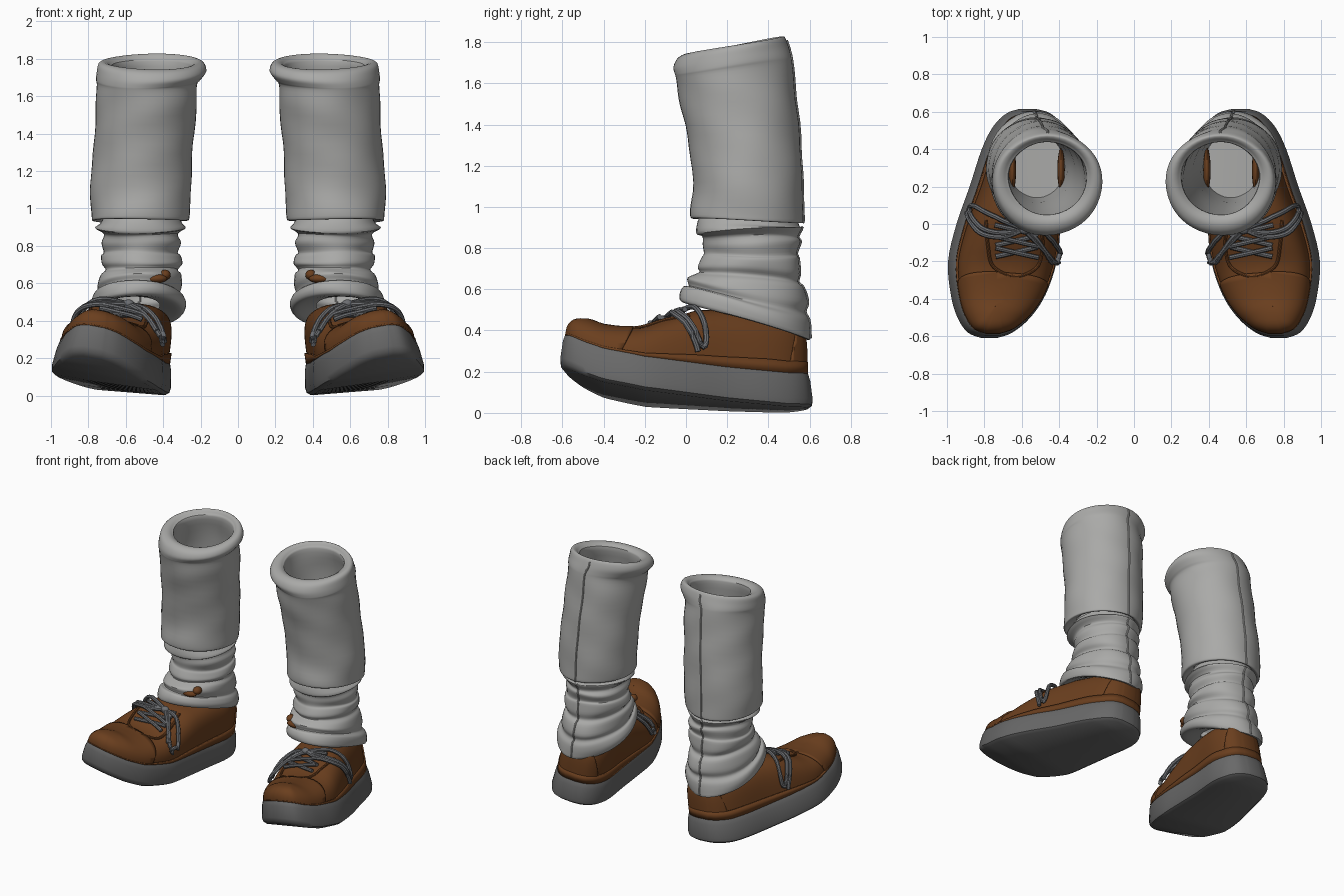
import bpy, bmesh, math
from mathutils import Vector
from mathutils.bvhtree import BVHTree

cube = bpy.data.objects.get("Cube")
if cube:
    bpy.data.objects.remove(cube)


def material(name, r, g, b):
    m = bpy.data.materials.new(name)
    m.use_nodes = True
    m.diffuse_color = (r, g, b, 1)
    m.node_tree.nodes["Principled BSDF"].inputs["Base Color"].default_value = (r, g, b, 1)
    return m


knit = material("pale grey knit", .40, .40, .39)
leather = material("brown leather", .145, .049, .013)
rubber = material("dark grey rubber", .14, .14, .14)
cord = material("grey cord", .15, .155, .165)


def spline(points, steps):
    """Smooth interpolation through a list of equal-length tuples."""
    out = []
    for i in range(len(points) - 1):
        a, b, c, d = (points[max(0, min(len(points) - 1, i + k))] for k in (-1, 0, 1, 2))
        for s in range(steps):
            t = s / steps
            out.append(tuple(
                q + .5 * t * (r - p + t * (2 * p - 5 * q + 4 * r - w + t * (3 * (q - r) + w - p)))
                for p, q, r, w in zip(a, b, c, d)))
    return out + [tuple(points[-1])]


def graph(v, pts):
    """Piecewise linear function of v."""
    for (a, fa), (b, fb) in zip(pts, pts[1:]):
        if v <= b:
            return fa + (fb - fa) * max(0, v - a) / (b - a)
    return pts[-1][1]


def loft(rings, cap_start=False, cap_end=False):
    bm = bmesh.new()
    rows = [[bm.verts.new(p) for p in ring] for ring in rings]
    n = len(rows[0])
    for a, b in zip(rows, rows[1:]):
        for i in range(n):
            j = (i + 1) % n
            bm.faces.new((a[i], a[j], b[j], b[i]))
    for row, wanted in ((rows[0], cap_start), (rows[-1], cap_end)):
        if wanted:
            for i in range(n // 2 - 1):
                bm.faces.new((row[i], row[i + 1], row[n - 2 - i], row[n - 1 - i]))
    bmesh.ops.recalc_face_normals(bm, faces=bm.faces[:])
    return bm


def finish(name, bm, mat, thickness=0):
    """Turn a bmesh of the left side into a mirrored pair."""
    mesh = bpy.data.meshes.new(name)
    bm.to_mesh(mesh)
    bm.free()
    mesh.materials.append(mat)
    ob = bpy.data.objects.new(name, mesh)
    bpy.context.collection.objects.link(ob)
    bpy.ops.object.select_all(action='DESELECT')
    ob.select_set(True)
    bpy.context.view_layer.objects.active = ob
    bpy.ops.object.shade_smooth_by_angle(angle=math.radians(42))
    if thickness:
        solid = ob.modifiers.new("thickness", 'SOLIDIFY')
        solid.thickness = thickness
        solid.offset = -1
    mirror = ob.modifiers.new("pair", 'MIRROR')
    mirror.use_mirror_merge = False


def tube(name, path, radius, mat, sides=8):
    pts = [Vector(p) for p in path]
    rings = []
    for i, p in enumerate(pts):
        tan = (pts[min(i + 1, len(pts) - 1)] - pts[max(i - 1, 0)]).normalized()
        ref = Vector((0, 0, 1)) if abs(tan.z) < .9 else Vector((1, 0, 0))
        u = tan.cross(ref).normalized()
        v = u.cross(tan)
        rings.append([p + radius * (math.cos(a) * u + math.sin(a) * v)
                      for a in (math.tau * k / sides for k in range(sides))])
    finish(name, loft(rings, True, True), mat)


# Shoe outline stations from toe to heel: y, inner x, outer x
stations = spline([(-.61, .74, .82), (-.58, .655, .895), (-.5, .56, .95), (-.38, .48, .985),
                   (-.2, .42, 1.0), (0, .40, .955), (.2, .385, .885), (.4, .365, .82),
                   (.52, .39, .76), (.59, .45, .69), (.615, .53, .62)], 4)
outline = [(a, y) for y, a, b in stations] + [(b, y) for y, a, b in reversed(stations)]
count = len(outline)


def inset(d):
    """Outline moved inwards by d."""
    out = []
    for i, (x, y) in enumerate(outline):
        (ax, ay), (bx, by) = outline[i - 1], outline[(i + 1) % count]
        n = Vector((ay - by, bx - ax)).normalized()
        out.append((x - n.x * d, y - n.y * d))
    return out


def place(x, y, h):
    """Toe spring and outward roll of the foot."""
    spring = graph(y, [(-.61, .14), (-.5, .085), (-.4, .05), (-.2, .02), (.2, .005), (.5, 0), (.62, .01)])
    return (x - .15 * h, y, spring + (.13 - .1 * y) * (x - .38) + h)


# Sole
sole_profile = [(.024, 0), (.004, .014), (0, .04), (.012, .13),
                (.021, .16), (.03, .175), (.038, .175)]
finish("sole", loft([[place(x, y, h) for x, y in inset(d)] for d, h in sole_profile], True, True), rubber)


# Leather upper, domed from the outline to a spine line
def upper(grow=0, last=14):
    edge = inset(.034 - grow)
    rings = []
    for k in range(last + 1):
        t = (k / 14) ** 1.4 * 1.55
        ring = []
        for i, (x, y) in enumerate(edge):
            power = graph(y, [(-.6, .95), (-.3, .8), (0, .62), (.4, .5)])
            f, g = math.cos(t) ** power, math.sin(t) ** power
            mid = (x + edge[count - 1 - i][0]) / 2
            sy = max(-.42, min(.42, y * .85))
            rise = graph(sy, [(-.4, .14), (-.3, .145), (-.2, .165), (-.1, .215), (.05, .28), (.2, .30), (.42, .28)])
            ring.append(place(mid + (x - mid) * f, sy + (y - sy) * f, .165 + (rise + grow) * g))
        rings.append(ring)
    return loft(rings, cap_end=last == 14)


body = upper()
surface = BVHTree.FromBMesh(body)
finish("shoe_upper", body, leather)


def panel(name, point, normal):
    """Overlay keeping the part of the upper behind a plane."""
    bm = upper(.009)
    bmesh.ops.bisect_plane(bm, geom=bm.verts[:] + bm.edges[:] + bm.faces[:],
                           plane_co=point, plane_no=normal, clear_outer=True)
    finish(name, bm, leather, .012)


panel("toe_cap", (.7, -.28, .37), (0, 1, -.5))
panel("heel_counter", (.6, .51, .25), (0, -1, .2))
finish("lower_band", upper(.011, 1), leather, .012)


def drape(path, lift, steps=6):
    """Lay a flat path over the shoe."""
    out = []
    for x, y in spline(path, steps):
        hit = surface.ray_cast(Vector((x, y, 2)), Vector((0, 0, -1)))
        if hit[0] is None:
            hit = surface.find_nearest(Vector((x, y, .3)))
        n = hit[1] if hit[1].z > 0 else -hit[1]
        out.append(hit[0] + n * lift)
    return out


# Stitched edge around the lacing
tube("lacing_seam", drape([(.50, .02), (.49, -.12), (.52, -.23), (.63, -.28), (.75, -.23),
                           (.78, -.12), (.79, .02)], .003), .009, leather)

# Laces and bow
for k in range(3):
    y = -.17 + .06 * k
    for s in (-1, 1):
        path = [(.63 - s * .11, y), (.63, y + .025), (.63 + s * .11, y + .05)]
        tube("lace_cross", drape(path, .018 + .006 * s), .013, cord)

bow = {
    "outer_loop": [(.59, -.02), (.70, -.04), (.80, -.02), (.855, .05), (.84, .09), (.76, .05), (.59, -.02)],
    "outer_end": [(.59, -.02), (.70, -.06), (.80, -.05), (.85, .0), (.87, .05)],
    "inner_loop": [(.59, -.02), (.50, -.03), (.44, -.10), (.415, -.17), (.44, -.20), (.50, -.12), (.59, -.02)],
    "inner_end": [(.59, -.02), (.53, -.07), (.48, -.15), (.455, -.20)],
}
for name, path in bow.items():
    tube("lace_" + name, drape(path, .026), .014, cord)


def blob(name, centre, size, mat):
    bm = bmesh.new()
    bmesh.ops.create_uvsphere(bm, u_segments=12, v_segments=8, radius=1)
    bmesh.ops.scale(bm, vec=size, verts=bm.verts)
    bmesh.ops.translate(bm, vec=centre, verts=bm.verts)
    finish(name, bm, mat)


blob("lace_knot", drape([(.59, -.02), (.58, -.02)], .03)[0], (.03, .025, .022), cord)

# Leather showing through the ankle and inside the sock
blob("tongue_tip", (.44, .048, .625), (.062, .036, .025), leather)
blob("tongue_corner", (.39, .074, .645), (.03, .036, .028), leather)
for x in (.39, .65):
    blob("collar_edge", (x, .29, .68), (.02, .12, .06), leather)


# Socks: rings of centre height, inner x, outer x, front y, back y, slope along y
def sock(name, table, wrinkle, cap_end=False):
    rings = []
    for z, x0, x1, y0, y1, slope in spline(table, 4):
        ring = []
        for k in range(48):
            a = math.tau * k / 48
            r = 1 + wrinkle * (math.sin(3 * a + 25 * z) + .6 * math.sin(5 * a - 14 * z))
            dy = (y1 - y0) / 2 * math.sin(a) * r
            ring.append((x0 + (x1 - x0) / 2 * (1 + math.cos(a) * r), (y0 + y1) / 2 + dy,
                         z + slope * dy + wrinkle * .4 * math.sin(2 * a + 30 * z)))
        rings.append(ring)
    finish(name, loft(rings, cap_end=cap_end), knit)
    return [ring[12] for ring in rings]


ankle = sock("ankle_sock", [
    (.48, .42, .68, .10, .50, -.27), (.45, .31, .77, -.015, .59, -.30), (.485, .28, .785, -.03, .605, -.29),
    (.53, .29, .775, -.01, .60, -.27), (.55, .31, .745, .015, .58, -.22), (.59, .30, .75, .005, .59, -.2),
    (.64, .305, .735, .035, .57, -.12), (.665, .325, .71, .065, .545, -.1), (.70, .30, .73, .06, .555, -.05),
    (.75, .305, .73, .08, .55, 0), (.77, .32, .715, .09, .54, 0), (.82, .30, .725, .08, .555, .03),
    (.86, .32, .715, .075, .54, 0), (.89, .28, .765, .045, .56, .06), (.915, .30, .74, .05, .55, -.04),
    (.96, .32, .72, .07, .53, 0)], .014)

leg = sock("leg_sock", [
    (.98, .33, .71, .10, .50, 0), (.945, .30, .75, .05, .54, -.03), (.935, .27, .78, .025, .565, -.04),
    (.97, .26, .785, .02, .57, -.03), (1.12, .25, .79, .035, .565, 0), (1.35, .24, .77, .005, .55, .02),
    (1.55, .22, .76, -.035, .53, .06), (1.66, .22, .755, -.05, .515, .12), (1.69, .20, .76, -.055, .51, .15),
    (1.73, .17, .755, -.06, .50, .17), (1.77, .18, .745, -.04, .485, .18), (1.785, .21, .72, 0, .47, .18),
    (1.77, .24, .685, .04, .45, .18), (1.73, .255, .67, .05, .44, .17), (1.5, .27, .71, .03, .48, .06),
    (1.0, .33, .70, .10, .49, 0), (.62, .37, .67, .14, .48, 0)], .007, True)

# Seams up the back
tube("ankle_seam", ankle[6:-4], .007, knit)
tube("leg_seam", leg[8:40], .007, knit)
